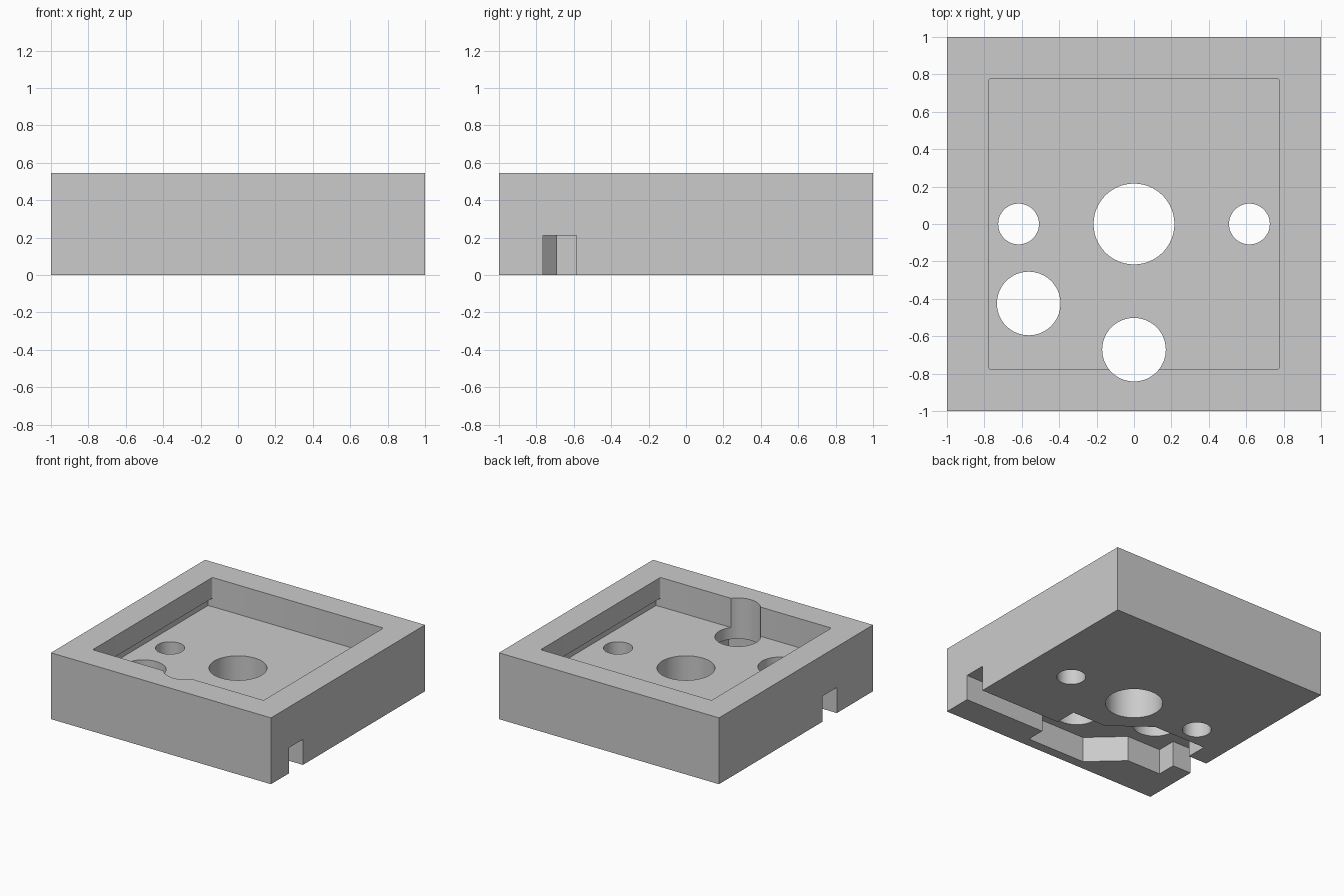
import bpy, bmesh, math

old = bpy.data.objects.get("Cube")
if old:
    bpy.data.objects.remove(old, do_unlink=True)

H = 0.545        # block height
FLOOR = 0.305    # floor of the top recess
CHANNEL = 0.21   # depth of the underside channel

grey = bpy.data.materials.new("light grey")
grey.use_nodes = True
colour = (0.6, 0.6, 0.6, 1)
grey.diffuse_color = colour
grey.node_tree.nodes["Principled BSDF"].inputs["Base Color"].default_value = colour


def prism(name, outline, z0, z1):
    """Extrude a counter-clockwise outline from z0 to z1."""
    bm = bmesh.new()
    base = bm.faces.new([bm.verts.new((x, y, z0)) for x, y in outline])
    top = bmesh.ops.extrude_face_region(bm, geom=[base])["geom"]
    bmesh.ops.translate(bm, vec=(0, 0, z1 - z0),
                        verts=[v for v in top if isinstance(v, bmesh.types.BMVert)])
    bmesh.ops.recalc_face_normals(bm, faces=bm.faces)
    mesh = bpy.data.meshes.new(name)
    bm.to_mesh(mesh)
    bm.free()
    mesh.materials.append(grey)
    obj = bpy.data.objects.new(name, mesh)
    bpy.context.collection.objects.link(obj)
    return obj


def rect(x0, x1, y0, y1):
    return [(x0, y0), (x1, y0), (x1, y1), (x0, y1)]


def circle(x, y, r, n=64):
    return [(x + r * math.cos(math.tau * i / n), y + r * math.sin(math.tau * i / n))
            for i in range(n)]


def rounded_square(half, r, n=4):
    """Square outline with small rounded corners."""
    pts = []
    for k, (sx, sy) in enumerate([(1, 1), (-1, 1), (-1, -1), (1, -1)]):
        for i in range(n + 1):
            a = math.pi / 2 * (k + i / n)
            pts.append((sx * (half - r) + r * math.cos(a), sy * (half - r) + r * math.sin(a)))
    return pts


block = prism("socket_block", rect(-1, 1, -1, 1), 0, H)
cutters = []

# Square recess in the top, with a clip groove under each side rim
cutters.append(prism("recess_cutter", rounded_square(0.777, 0.012), FLOOR, H + 0.1))
cutters.append(prism("clip_groove_cutter", rect(-0.815, 0.815, -0.775, 0.775), FLOOR, 0.375))

# Stepped channel across the underside, widening around the two pin holes
channel = [(1.1, -0.765), (1.1, -0.585), (0.26, -0.585), (0.26, -0.40), (-0.05, -0.40),
           (-0.35, -0.17), (-0.83, -0.17), (-0.83, -0.345), (-1.1, -0.345), (-1.1, -0.53),
           (-0.83, -0.53), (-0.83, -0.69), (-0.52, -0.69), (-0.27, -0.92), (0.26, -0.92),
           (0.26, -0.765)]
cutters.append(prism("channel_cutter", channel, -0.1, CHANNEL))

# Through holes: centre post, side pegs and two pins
holes = [(0, 0, 0.216), (-0.617, 0, 0.109), (0.617, 0, 0.109),
         (-0.563, -0.425, 0.17), (0, -0.672, 0.17)]
for x, y, r in holes:
    cutters.append(prism("hole_cutter", circle(x, y, r), -0.1, H + 0.1))

# Cut everything out of the block
bpy.context.view_layer.objects.active = block
block.select_set(True)
for c in cutters:
    mod = block.modifiers.new("cut", 'BOOLEAN')
    mod.operation = 'DIFFERENCE'
    mod.solver = 'EXACT'
    mod.object = c
    bpy.ops.object.modifier_apply(modifier=mod.name)
    bpy.data.objects.remove(c, do_unlink=True)

bpy.ops.object.shade_smooth_by_angle(angle=math.radians(25))
